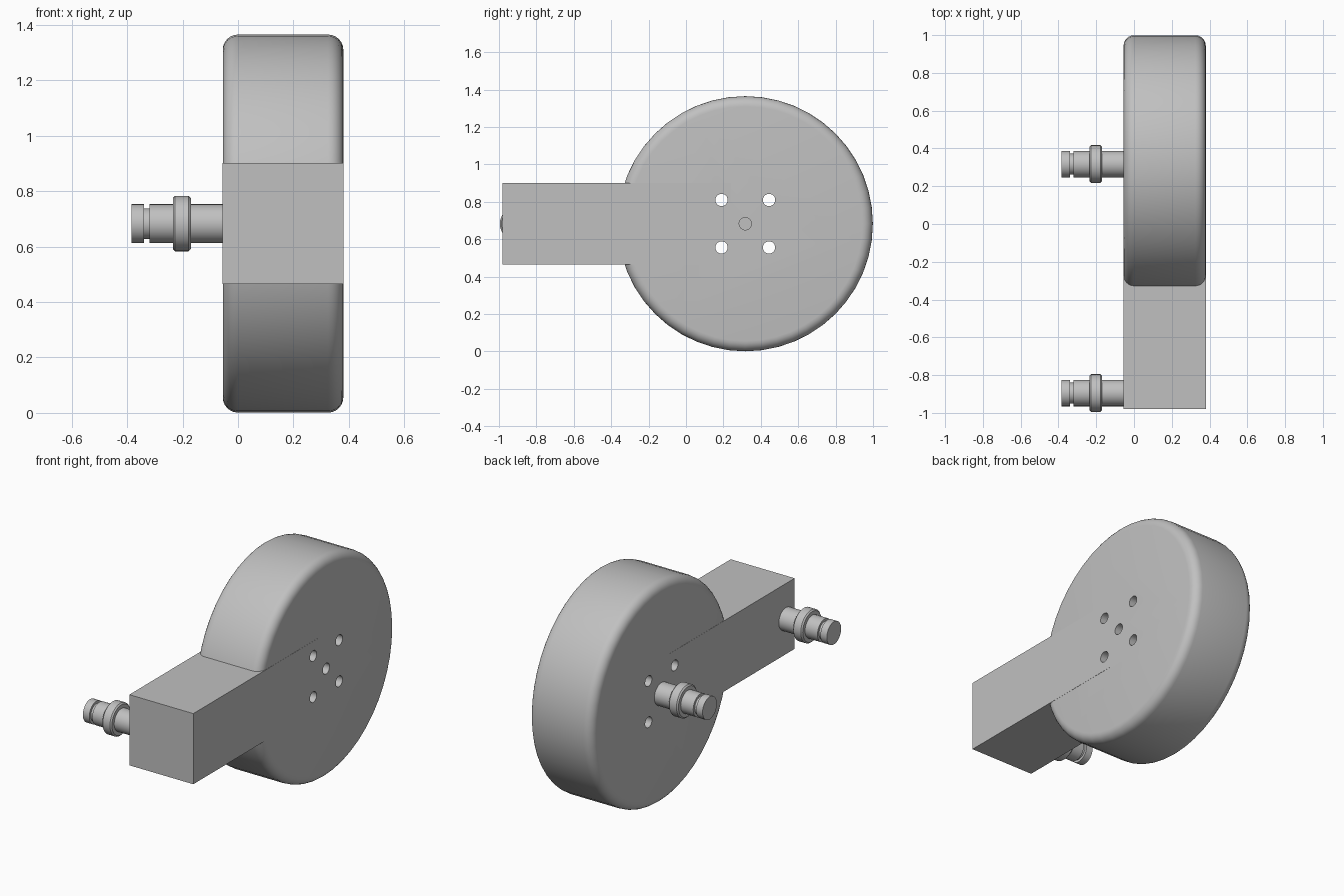
import bpy, bmesh, math
from mathutils import Matrix, Vector

cube = bpy.data.objects.get("Cube")
if cube:
    bpy.data.objects.remove(cube, do_unlink=True)

# Shared dimensions
LEFT, RIGHT = -0.055, 0.38
AXIS_Z, HUB_Y, TAIL_Y = 0.683, 0.317, -0.895
WHEEL_R, ROUND = 0.682, 0.055

metal = bpy.data.materials.new("light grey")
metal.use_nodes = True
metal.diffuse_color = (0.53, 0.53, 0.53, 1)
metal.node_tree.nodes["Principled BSDF"].inputs["Base Color"].default_value = (0.53, 0.53, 0.53, 1)


def finish(name, bm):
    bmesh.ops.recalc_face_normals(bm, faces=bm.faces)
    mesh = bpy.data.meshes.new(name)
    bm.to_mesh(mesh)
    bm.free()
    mesh.materials.append(metal)
    obj = bpy.data.objects.new(name, mesh)
    bpy.context.scene.collection.objects.link(obj)
    return obj


def lathe(name, profile, y, sides):
    """Spin (x, radius) points about the x-direction axis through y; cap the ends."""
    bm = bmesh.new()
    rings = []
    for x, r in profile:
        rings.append([bm.verts.new((x, y + r * math.cos(a), AXIS_Z + r * math.sin(a)))
                      for a in (math.tau * i / sides for i in range(sides))])
    for a, b in zip(rings, rings[1:]):
        for i in range(sides):
            j = (i + 1) % sides
            bm.faces.new((a[i], a[j], b[j], b[i]))
    bm.faces.new(rings[0])
    bm.faces.new(rings[-1])
    return finish(name, bm)


def smooth(obj):
    bpy.ops.object.select_all(action='DESELECT')
    obj.select_set(True)
    bpy.context.view_layer.objects.active = obj
    bpy.ops.object.shade_smooth_by_angle(angle=math.radians(30))


def drill(obj, cutter):
    mod = obj.modifiers.new("holes", 'BOOLEAN')
    mod.operation = 'DIFFERENCE'
    mod.solver = 'EXACT'
    mod.object = cutter


# Wheel with rounded rims
arc = [math.radians(90 * i / 6) for i in range(7)]
rim = [(ROUND * (1 - math.sin(t)), WHEEL_R - ROUND * (1 - math.cos(t))) for t in reversed(arc)]
profile = [(LEFT + d, r) for d, r in rim] + [(RIGHT - d, r) for d, r in reversed(rim)]
wheel = lathe("wheel", profile, HUB_Y, 48)

# Square arm, a hair proud of the wheel faces
bm = bmesh.new()
lo = Vector((LEFT - 0.001, -0.98, 0.465))
hi = Vector((RIGHT + 0.001, 0.24, 0.901))
bmesh.ops.create_cube(bm, size=1, matrix=Matrix.Translation((lo + hi) / 2)
                      @ Matrix.Diagonal((*(hi - lo), 1)))
arm = finish("arm", bm)

# Bolt holes through everything, plus the axle hole
bm = bmesh.new()
offsets = [(sy * 0.127, sz * 0.127) for sy in (-1, 1) for sz in (-1, 1)] + [(0, 0)]
for dy, dz in offsets:
    place = Matrix.Translation((0.16, HUB_Y + dy, AXIS_Z + dz)) @ Matrix.Rotation(math.pi / 2, 4, 'Y')
    bmesh.ops.create_cone(bm, cap_ends=True, segments=24, radius1=0.033, radius2=0.033,
                          depth=0.6, matrix=place)
cutter = finish("hole_cutter", bm)
cutter.hide_render = True
cutter.hide_set(True)
cutter.display_type = 'WIRE'
drill(wheel, cutter)
drill(arm, cutter)

# Grooved, collared pegs
SHAFT, GROOVE, COLLAR = 0.07, 0.055, 0.1
peg = [(LEFT, SHAFT), (-0.17, SHAFT), (-0.17, 0.092), (-0.178, COLLAR),
       (-0.227, COLLAR), (-0.235, 0.092), (-0.235, SHAFT), (-0.32, SHAFT),
       (-0.32, GROOVE), (-0.34, GROOVE), (-0.34, SHAFT), (-0.384, SHAFT)]
hub_peg = lathe("hub_peg", peg, HUB_Y, 32)
tail_peg = lathe("tail_peg", peg, TAIL_Y, 32)

# Apply the cuts, then shade
bpy.context.view_layer.update()
for obj in (wheel, arm):
    cut = bpy.data.meshes.new_from_object(obj.evaluated_get(bpy.context.evaluated_depsgraph_get()))
    obj.modifiers.clear()
    obj.data = cut
bpy.data.objects.remove(cutter, do_unlink=True)
for obj in (wheel, arm, hub_peg, tail_peg):
    smooth(obj)
